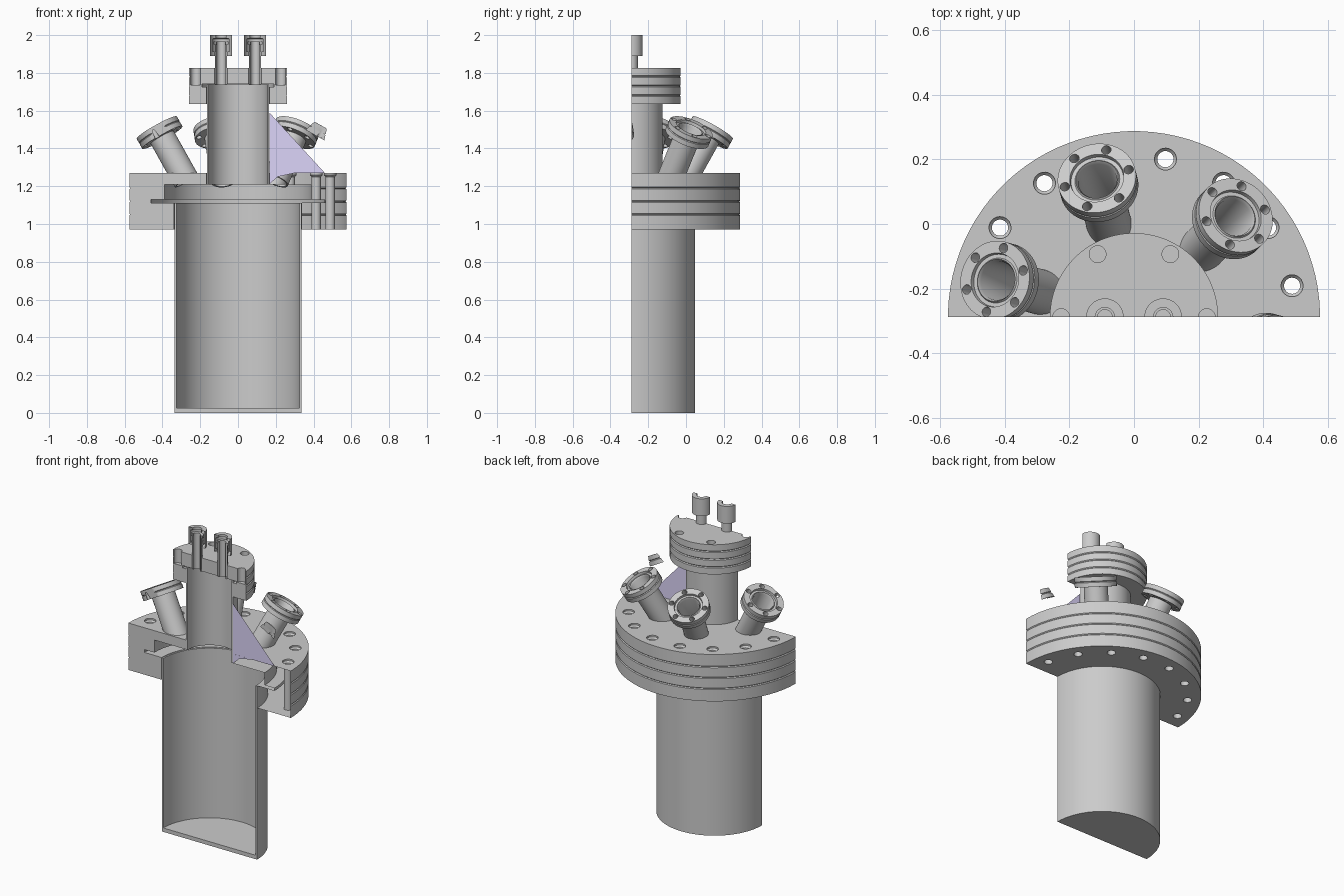
import bpy, bmesh
from math import sin, cos, pi, radians
from mathutils import Matrix, Vector

if "Cube" in bpy.data.objects:
    bpy.data.objects.remove(bpy.data.objects["Cube"])

CY = -0.288  # section plane, holds the main axis
AXIS = Matrix.Translation((0, CY, 0))
grey = bpy.data.materials.new("steel")
grey.diffuse_color = (0.8, 0.8, 0.8, 1)
grey.use_nodes = True
grey.node_tree.nodes["Principled BSDF"].inputs["Base Color"].default_value = grey.diffuse_color
cut_mat = bpy.data.materials.new("section_face")
cut_mat.diffuse_color = (0.72, 0.66, 0.95, 1)
cut_mat.use_nodes = True
cut_mat.node_tree.nodes["Principled BSDF"].inputs["Base Color"].default_value = cut_mat.diffuse_color


def lathe(bm, profile, mat, n=96):
    """Revolve a closed (r, z) profile about local z; seam kept off the section plane."""
    rings = []
    for r, z in profile:
        if r == 0:
            rings.append([bm.verts.new(mat @ Vector((0, 0, z)))] * n)
        else:
            rings.append([bm.verts.new(mat @ Vector((r * cos(2 * pi * (k + .5) / n),
                                                     r * sin(2 * pi * (k + .5) / n), z)))
                          for k in range(n)])
    for i, a in enumerate(rings):
        b = rings[(i + 1) % len(rings)]
        for k in range(n):
            m = (k + 1) % n
            vs = list(dict.fromkeys((a[k], a[m], b[m], b[k])))
            if len(vs) > 2:
                bm.faces.new(vs)


def rod(r, z0, z1):
    return [(0, z0), (r, z0), (r, z1), (0, z1)]


def to_object(name, bm):
    bmesh.ops.recalc_face_normals(bm, faces=bm.faces[:])
    me = bpy.data.meshes.new(name)
    bm.to_mesh(me)
    bm.free()
    ob = bpy.data.objects.new(name, me)
    bpy.context.scene.collection.objects.link(ob)
    return ob


def part(name, profile, mat=AXIS, n=96, holes=(), cap=lambda x: True):
    """Lathe a part, cut its holes, slice it at the section plane and cap the slice."""
    bm = bmesh.new()
    lathe(bm, profile, mat, n)
    ob = to_object(name, bm)
    if holes:
        hb = bmesh.new()
        for prof, hm in holes:
            lathe(hb, prof, hm, 24 if prof[1][0] < .05 else 48)
        cutter = to_object(name + "_cutter", hb)
        cutter.hide_render = True
        mod = ob.modifiers.new("holes", 'BOOLEAN')
        mod.operation, mod.solver, mod.object = 'DIFFERENCE', 'EXACT', cutter
    bm = bmesh.new()
    bm.from_object(ob, bpy.context.evaluated_depsgraph_get())
    if holes:
        ob.modifiers.clear()
        bpy.data.objects.remove(cutter)
    bmesh.ops.bisect_plane(bm, geom=bm.verts[:] + bm.edges[:] + bm.faces[:], dist=1e-6,
                           plane_co=(0, CY, 0), plane_no=(0, -1, 0), clear_outer=True)
    for f in bm.faces:
        f.material_index = 0
    rim = [e for e in bm.edges if e.is_boundary
           and all(abs(v.co.y - CY) < 1e-4 for v in e.verts)
           and cap(sum(v.co.x for v in e.verts) / 2)]
    if rim:
        res = bmesh.ops.triangle_fill(bm, edges=rim, use_beauty=True, normal=(0, -1, 0))
        for f in res["geom"]:
            if isinstance(f, bmesh.types.BMFace):
                f.material_index = 1
                if f.normal.y > 0:
                    f.normal_flip()
    bm.to_mesh(ob.data)
    bm.free()
    ob.data.materials.clear()
    ob.data.materials.append(grey)
    ob.data.materials.append(cut_mat)
    return ob


def grooves(r, zs, d=.005):
    return [p for z in zs for p in ((r, z - d), (r - d, z), (r, z + d))]


def around(r, deg):
    return AXIS @ Matrix.Rotation(radians(deg), 4, 'Z') @ Matrix.Translation((r, 0, 0))


# Angled port frames: origin at flange face, local z along the tilted tube
ports = [AXIS @ Matrix.Rotation(radians(a), 4, 'Z') @ Matrix.Translation((.445, 0, 1.51))
         @ Matrix.Rotation(radians(30), 4, 'Y') for a in (165, 105, 45, -15)]

# Main can with closed bottom
part("vessel_can", [(0, 0), (.337, 0), (.337, 1.11), (.327, 1.11), (.327, .025), (0, .025)])

# Large bolted flange pair, capped on the left half only
bolt = [(0, .9), (.025, .9), (.025, 1.25), (.034, 1.26), (.034, 1.3), (0, 1.3)]
flange_holes = [(bolt, around(.498, 11.25 + 22.5 * i)) for i in range(16)]
flange_holes += [(rod(.061, -.45, -.1), m) for m in ports]
part("main_flange",
     [(.3385, .97), (.575, .97)] + grooves(.575, (1.05, 1.12, 1.19))
     + [(.575, 1.27), (.166, 1.27), (.166, 1.21), (.39, 1.21), (.39, 1.13),
        (.46, 1.13), (.46, 1.112), (.3385, 1.112)],
     holes=flange_holes, cap=lambda x: x < 0)

# Neck tube
part("neck_tube", [(.155, 1.21), (.165, 1.21), (.165, 1.738), (.155, 1.738)])

# Upper flange pair with blind bolt holes
stems = [Matrix.Translation((x, CY, 0)) for x in (-.09, .09)]
part("top_flange",
     [(.166, 1.635), (.26, 1.635)] + grooves(.26, (1.68, 1.73, 1.78))
     + [(.26, 1.825), (0, 1.825), (0, 1.74), (.19, 1.74), (.19, 1.725), (.166, 1.725)],
     holes=[(rod(.026, 1.737, 1.85), around(.225, 60 * i)) for i in range(6)]
     + [(rod(.034, 1.7, 1.85), m) for m in stems])

# Feed tubes with coupling nuts
for side, m in zip(("left", "right"), stems):
    part(side + "_feed_tube", [(.023, 1.735), (.033, 1.735), (.033, 1.95), (.04, 1.95),
                               (.04, 1.965), (.023, 1.965)], m, 48, cap=lambda x: False)
    part(side + "_coupling_nut", [(.034, 1.89), (.058, 1.89), (.058, 2.0), (.03, 2.0),
                                  (.03, 1.985), (.046, 1.98), (.046, 1.91), (.034, 1.91)],
         m, 48, cap=lambda x: False)

# Angled ports with small six-bolt flanges
for i, m in enumerate(ports):
    holes = [(rod(.015, -.1, .05), m @ Matrix.Rotation(radians(30 + 60 * k), 4, 'Z')
              @ Matrix.Translation((.102, 0, 0))) for k in range(6)]
    part(f"angled_port_{i + 1}",
         [(.06, -.325), (.07, -.325), (.07, -.06), (.122, -.06)]
         + grooves(.122, (-.03,), .004)
         + [(.122, 0), (.084, 0), (.082, -.014), (.07, -.014), (.066, -.008), (.06, -.02)],
         m, 64, holes)

# Flat section web beside the neck
bm = bmesh.new()
bm.faces.new([bm.verts.new((x, CY + .0005, z)) for x, z in
              ((.166, 1.21), (.21, 1.25), (.3, 1.27), (.46, 1.27), (.166, 1.59))])
web = to_object("section_web", bm)
web.data.materials.append(cut_mat)

# Smooth shading with sharp edges kept
for ob in bpy.context.scene.objects:
    ob.select_set(True)
    bpy.context.view_layer.objects.active = ob
bpy.ops.object.shade_smooth_by_angle(angle=radians(30))
